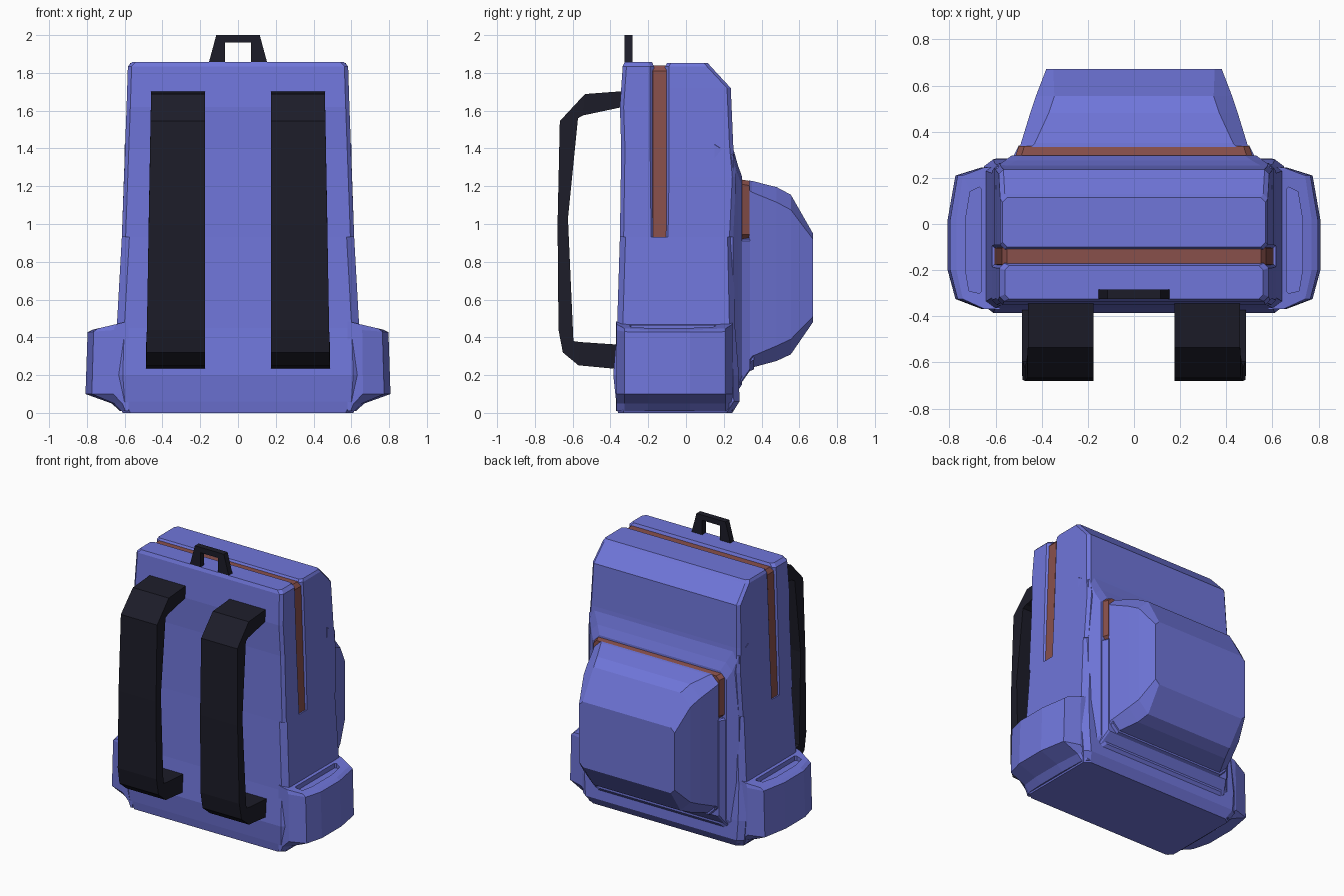
import bpy, bmesh

if "Cube" in bpy.data.objects:
    bpy.data.objects.remove(bpy.data.objects["Cube"])


def material(name, rgb):
    m = bpy.data.materials.new(name)
    m.diffuse_color = (*rgb, 1)
    m.use_nodes = True
    m.node_tree.nodes["Principled BSDF"].inputs["Base Color"].default_value = m.diffuse_color
    return m


BLUE = material("blue_fabric", (0.16, 0.18, 0.70))
DARK = material("dark_webbing", (0.012, 0.012, 0.022))
ZIP = material("zip_brown", (0.25, 0.08, 0.07))


def loft(name, rings, mat, mirror=False):
    """Skin a list of equal-length point rings and cap both ends."""
    bm = bmesh.new()
    rows = [[bm.verts.new(p) for p in r] for r in rings]
    n = len(rows[0])
    for a, b in zip(rows, rows[1:]):
        for i in range(n):
            j = (i + 1) % n
            bm.faces.new((a[i], a[j], b[j], b[i]))
    bm.faces.new(rows[0][::-1])
    bm.faces.new(rows[-1])
    bmesh.ops.recalc_face_normals(bm, faces=bm.faces)
    me = bpy.data.meshes.new(name)
    bm.to_mesh(me)
    bm.free()
    me.materials.append(mat)
    ob = bpy.data.objects.new(name, me)
    bpy.context.collection.objects.link(ob)
    if mirror:
        ob.modifiers.new("mirror", 'MIRROR').use_mirror_merge = False
    return ob


def octagon(hw, lo, hi, c, d):
    """Rectangle with cut corners: c along x, d along the other axis."""
    return [(-hw + c, lo), (hw - c, lo), (hw, lo + d), (hw, hi - d),
            (hw - c, hi), (-hw + c, hi), (-hw, hi - d), (-hw, lo + d)]


def slab(name, rows, mat, c=0.02, d=0.02):
    """Upright part; rows are (z, half width, y front, y back)."""
    return loft(name, [[(x, y, z) for x, y in octagon(w, a, b, c, d)]
                       for z, w, a, b in rows], mat)


def bulge(name, rows, mat):
    """Part growing along y; rows are (y, half width, z low, z high, cut)."""
    return loft(name, [[(x, y, z) for x, z in octagon(w, a, b, c, c)]
                       for y, w, a, b, c in rows], mat)


# Lower body, and the two upper halves either side of the main zip
slab("lower_body", [(0, .61, -.36, .245), (.06, .64, -.37, .283),
                    (.2, .65, -.385, .28), (.45, .642, -.365, .26),
                    (.93, .615, -.35, .25)], BLUE, .04, .03)
slab("upper_front_panel", [(.93, .615, -.35, -.165), (1.4, .598, -.343, -.17),
                           (1.62, .59, -.35, -.17), (1.835, .583, -.335, -.17),
                           (1.858, .56, -.325, -.18)], BLUE)
slab("upper_back_panel", [(.93, .615, -.115, .25), (1.25, .604, -.11, .265),
                          (1.42, .597, -.11, .25), (1.72, .586, -.11, .237),
                          (1.835, .58, -.11, .13), (1.853, .57, -.10, .115)], BLUE)
slab("zip_groove_core", [(.9, .585, -.22, -.05), (1.82, .55, -.22, -.05)], BLUE)
slab("main_zip", [(.93, .605, -.178, -.102), (1.81, .573, -.178, -.102),
                  (1.838, .55, -.178, -.102)], ZIP, .002, .002)

# Large rear pocket with its flared base, zip and filler below the zip
bulge("rear_pocket_base", [(.15, .60, .06, 1.46, .04), (.25, .595, .09, 1.40, .04),
                           (.275, .56, .12, 1.31, .05), (.297, .53, .15, 1.25, .05)], BLUE)
bulge("rear_pocket_core", [(.28, .49, .20, 1.21, .05), (.36, .48, .23, 1.21, .05)], BLUE)
bulge("rear_pocket_zip", [(.29, .515, .92, 1.236, .025), (.337, .50, .92, 1.228, .025)], ZIP)
bulge("rear_pocket_lower_band", [(.28, .53, .14, .92, .01), (.34, .50, .225, .92, .01)], BLUE)
bulge("rear_pocket", [(.333, .495, .225, 1.23, .05), (.35, .49, .24, 1.228, .06),
                      (.48, .45, .275, 1.195, .08), (.555, .425, .31, 1.155, .08),
                      (.672, .38, .48, .95, .03)], BLUE)

# Side pockets with a slot in the top
outer = [(.58, .25), (.66, .245), (.77, .21), (.803, .02),
         (.803, -.2), (.77, -.325), (.66, -.368), (.58, -.37)]
slot = [(.66, .15), (.67, .16), (.71, .14), (.73, .02),
        (.73, -.2), (.715, -.29), (.67, -.30), (.66, -.29)]


def pocket_ring(pts, z, k=1.0, slope=0.0):
    return [(.58 + (x - .58) * k, y, z - (x - .58) * slope) for x, y in pts]


loft("side_pockets", [pocket_ring(outer, .01, .2), pocket_ring(outer, .05, .4),
                      pocket_ring(outer, .1, 1.02), pocket_ring(outer, .445, .97, .08),
                      pocket_ring(outer, .485, .85, .2), pocket_ring(slot, .48, 1, .2),
                      pocket_ring(slot, .43)], BLUE, mirror=True)

# Shoulder straps: outer and inner edge of the loop as (y, z) pairs
strap = [((-.31, 1.705), (-.31, 1.625)), ((-.535, 1.688), (-.545, 1.575)),
         ((-.668, 1.545), (-.572, 1.56)), ((-.68, 1.0), (-.625, 1.03)),
         ((-.675, .44), (-.597, .40)), ((-.652, .32), (-.595, .38)),
         ((-.57, .252), (-.56, .375)), ((-.34, .23), (-.34, .36))]
loft("shoulder_straps",
     [[(.175, *o), (.46 + (1.7 - o[1]) * .018, *o),
       (.46 + (1.7 - o[1]) * .018, *i), (.175, *i)] for o, i in strap],
     DARK, mirror=True)

# Carry handle: outer and inner edge as (x, z) pairs
handle = [((-.157, 1.845), (-.07, 1.845)), ((-.115, 2.0), (-.07, 1.962)),
          ((.115, 2.0), (.07, 1.962)), ((.157, 1.845), (.07, 1.845))]
loft("carry_handle",
     [[(o[0], -.325, o[1]), (o[0], -.283, o[1]),
       (i[0], -.283, i[1]), (i[0], -.325, i[1])] for o, i in handle], DARK)
